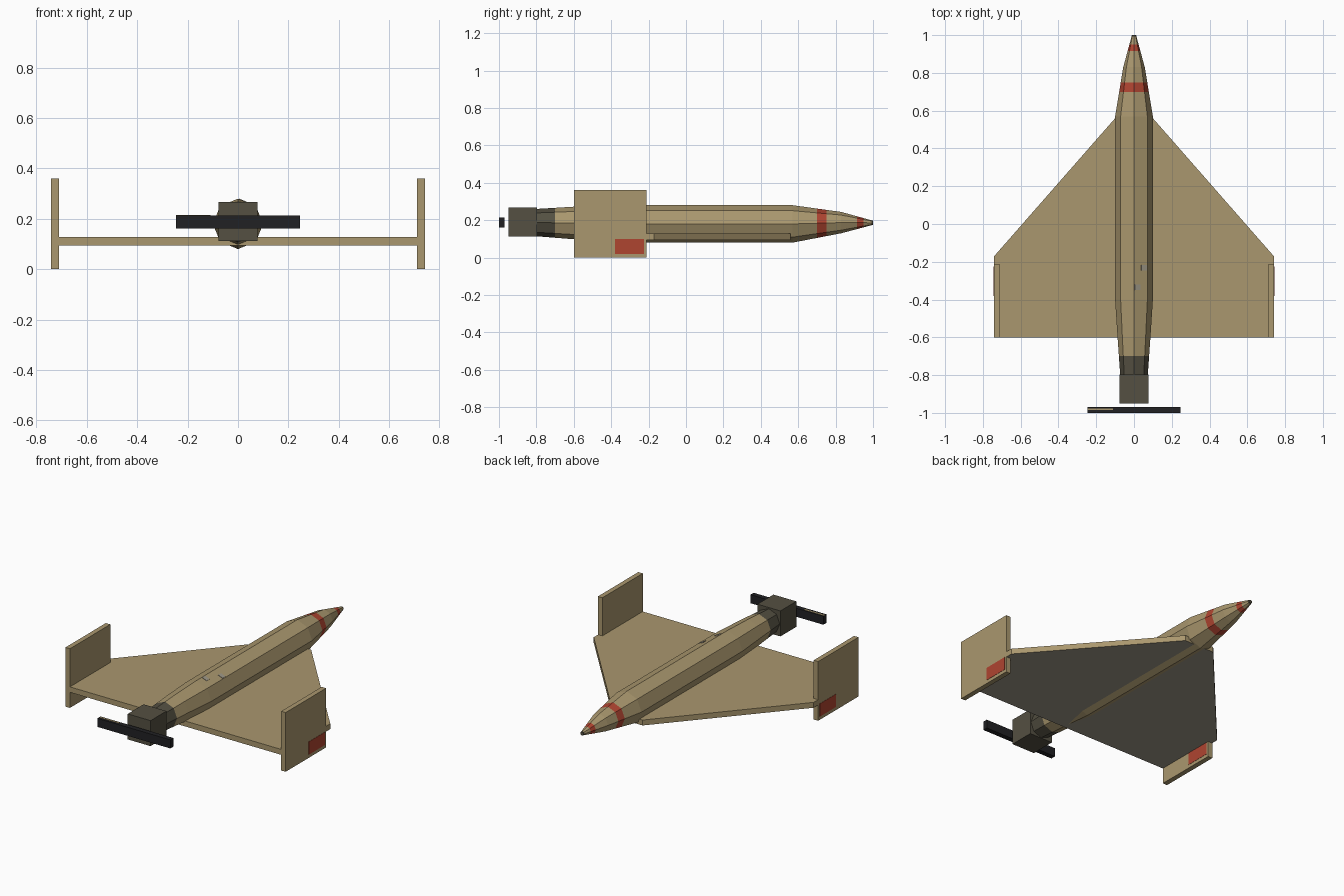
import bpy, bmesh, math
from mathutils import Matrix

if "Cube" in bpy.data.objects:
    bpy.data.objects.remove(bpy.data.objects["Cube"])


def material(name, rgb):
    m = bpy.data.materials.new(name)
    m.diffuse_color = (*rgb, 1)
    m.use_nodes = True
    m.node_tree.nodes["Principled BSDF"].inputs["Base Color"].default_value = m.diffuse_color
    return m


TAN = material("tan", (0.40, 0.31, 0.156))
RED = material("red", (0.43, 0.058, 0.03))
DARK = material("dark olive", (0.089, 0.08, 0.054))
BLACK = material("black", (0.015, 0.015, 0.017))
GREY = material("warm grey", (0.34, 0.31, 0.245))


def finish(bm, name, mats, rule=None):
    bmesh.ops.recalc_face_normals(bm, faces=bm.faces[:])
    if rule:
        for f in bm.faces:
            f.material_index = rule(f)
    me = bpy.data.meshes.new(name)
    bm.to_mesh(me)
    bm.free()
    for m in mats:
        me.materials.append(m)
    ob = bpy.data.objects.new(name, me)
    bpy.context.collection.objects.link(ob)
    return ob


def box(name, x, y, z, mat):
    bm = bmesh.new()
    size = [b - a for a, b in (x, y, z)]
    mid = [(a + b) / 2 for a, b in (x, y, z)]
    bmesh.ops.create_cube(bm, size=1, matrix=Matrix.Translation(mid) @ Matrix.Diagonal((*size, 1)))
    return finish(bm, name, [mat])


# Fuselage: eight-sided loft through (y, radius, centre z)
key = [(-0.8, 0.073, 0.187), (-0.6, 0.087, 0.185), (-0.4, 0.1, 0.18),
       (0.57, 0.1, 0.18), (0.83, 0.057, 0.187), (1.0, 0.011, 0.186)]


def section(y):
    for a, b in zip(key, key[1:]):
        if y <= b[0]:
            t = (y - a[0]) / (b[0] - a[0])
            return [p + (q - p) * t for p, q in zip(a, b)]


stations = sorted([k[0] for k in key] + [-0.7, 0.70, 0.75, 0.915, 0.95, 0.992])
bm = bmesh.new()
rings = []
for y in stations:
    _, r, zc = section(y)
    rings.append([bm.verts.new((r * math.sin(i * math.pi / 4), y, zc + r * math.cos(i * math.pi / 4)))
                  for i in range(8)])
for a, b in zip(rings, rings[1:]):
    for i in range(8):
        j = (i + 1) % 8
        bm.faces.new((a[i], a[j], b[j], b[i]))
bm.faces.new(rings[0])
bm.faces.new(rings[-1])


def fuselage_colour(f):
    y = f.calc_center_median().y
    if y < -0.7 or y > 0.992:
        return 2
    return 1 if 0.70 < y < 0.75 or 0.915 < y < 0.95 else 0


finish(bm, "fuselage", [TAN, RED, DARK], fuselage_colour)

# Delta wing with a grey underside
half = [(0.1, 0.56), (0.74, -0.17), (0.74, -0.6)]
outline = half + [(-x, y) for x, y in reversed(half)]
bm = bmesh.new()
base = bm.faces.new([bm.verts.new((x, y, 0.095)) for x, y in outline])
top = bmesh.ops.extrude_face_region(bm, geom=[base], use_keep_orig=True)["geom"]
bmesh.ops.translate(bm, verts=[v for v in top if isinstance(v, bmesh.types.BMVert)], vec=(0, 0, 0.033))
finish(bm, "delta_wing", [TAN, GREY], lambda f: 1 if f.normal.z < -0.5 else 0)

# Wing tip fins with red panels on both faces below the wing
for side, s in (("right", 1), ("left", -1)):
    def span(a, b):
        return sorted((a * s, b * s))
    box(side + "_fin", span(0.711, 0.741), (-0.6, -0.212), (0, 0.36), TAN)
    box(side + "_fin_outer_panel", span(0.738, 0.7425), (-0.38, -0.225), (0.02, 0.098), RED)
    box(side + "_fin_inner_panel", span(0.7095, 0.714), (-0.38, -0.225), (0.02, 0.094), RED)

# Engine and propeller
box("engine", (-0.077, 0.077), (-0.95, -0.797), (0.112, 0.267), DARK)
box("propeller", (-0.245, 0.245), (-1.0, -0.97), (0.162, 0.214), BLACK)
box("propeller_stripe", (-0.245, -0.11), (-0.986, -0.976), (0.212, 0.2155), TAN)

# Small pale hatches on the upper right facet
for i, (x, y) in enumerate(((0.053, -0.232), (0.018, -0.335))):
    ob = box(f"hatch_{i + 1}", (-0.016, 0.016), (-0.014, 0.014), (-0.002, 0.002), GREY)
    ob.location = (x, y, 0.28 - x * math.tan(math.pi / 8))
    ob.rotation_euler.y = math.pi / 8
